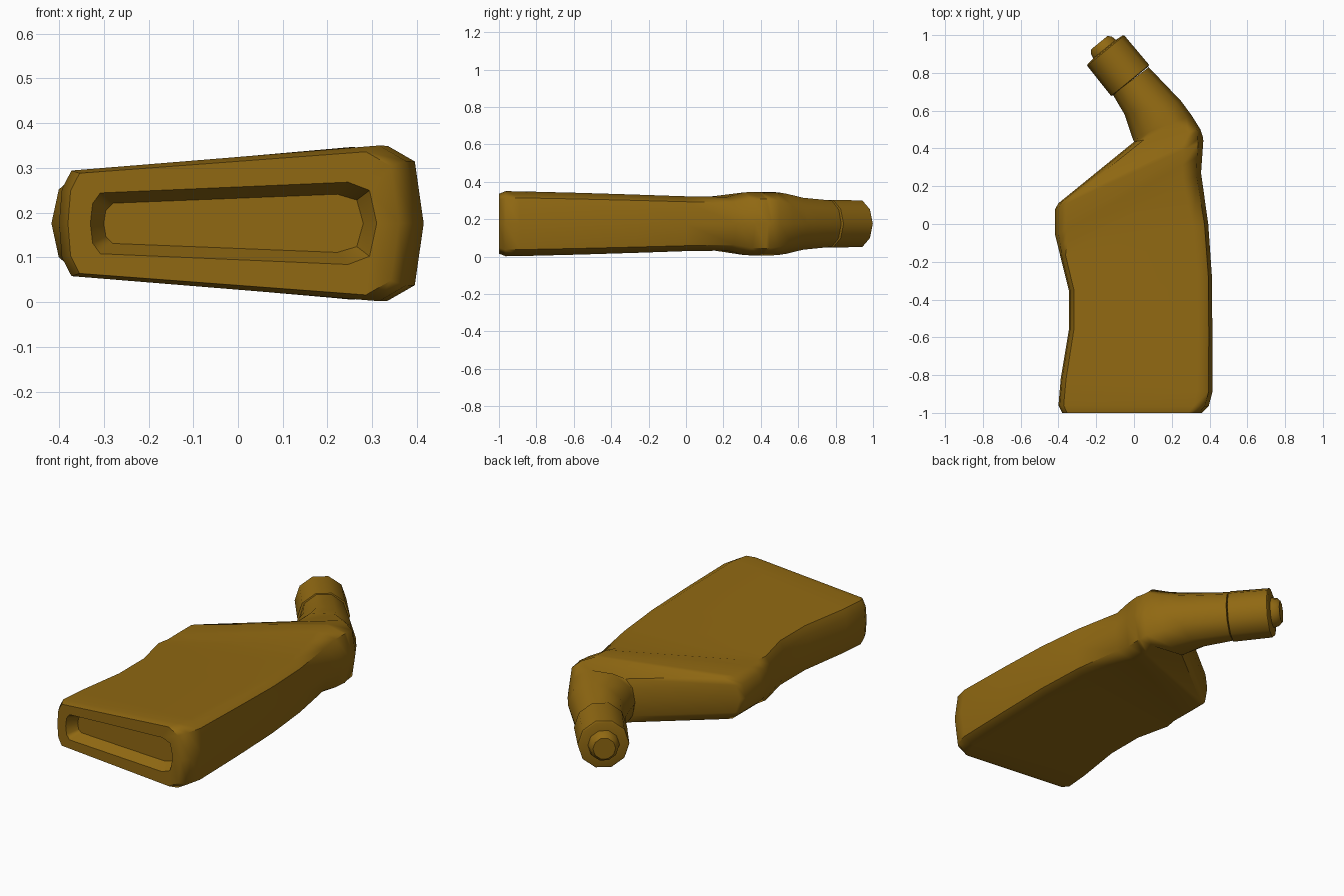
import bpy, bmesh, math
from mathutils import Vector

if "Cube" in bpy.data.objects:
    bpy.data.objects.remove(bpy.data.objects["Cube"])

ZC = 0.176  # height of the bottle's centre plane

mat = bpy.data.materials.new("amber_plastic")
mat.diffuse_color = (0.28, 0.14, 0.006, 1)
mat.use_nodes = True
mat.node_tree.nodes["Principled BSDF"].inputs["Base Color"].default_value = mat.diffuse_color

# Half cross-section from left edge to right edge: (position across, height share)
BOX = [(0, 0), (0.008, 0.65), (0.035, 1), (0.9, 1), (0.975, 0.8), (1, 0)]
ROUND = [((1 - math.cos(math.radians(36 * i))) / 2, math.sin(math.radians(36 * i)))
         for i in range(6)]


def ring(lx, ly, rx, ry, hl, hr, w):
    """Ten-point section between a left and right point; w blends box to round."""
    left, right = Vector((lx, ly, ZC)), Vector((rx, ry, ZC))
    half = []
    for i in range(6):
        t = BOX[i][0] * (1 - w) + ROUND[i][0] * w
        h = (BOX[i][1] * (1 - w) + ROUND[i][1] * w) * (hl if i < 3 else hr)
        half.append((left.lerp(right, t), Vector((0, 0, h))))
    return [p + h for p, h in half] + [p - h for p, h in half[4:0:-1]]


def loft(name, rings, angle):
    bm = bmesh.new()
    loops = [[bm.verts.new(p) for p in r] for r in rings]
    n = len(loops[0])
    for a, b in zip(loops, loops[1:]):
        for i in range(n):
            bm.faces.new((a[i], a[(i + 1) % n], b[(i + 1) % n], b[i]))
    bm.faces.new(loops[0])
    bm.faces.new(loops[-1])
    bmesh.ops.recalc_face_normals(bm, faces=bm.faces)
    mesh = bpy.data.meshes.new(name)
    bm.to_mesh(mesh)
    bm.free()
    mesh.materials.append(mat)
    ob = bpy.data.objects.new(name, mesh)
    bpy.context.collection.objects.link(ob)
    bpy.ops.object.select_all(action='DESELECT')
    ob.select_set(True)
    bpy.context.view_layer.objects.active = ob
    bpy.ops.object.shade_smooth_by_angle(angle=math.radians(angle))
    wn = ob.modifiers.new("weighted_normals", 'WEIGHTED_NORMAL')
    wn.keep_sharp = True
    return ob


# Bottle body: recessed base, waisted wedge body, slanted shoulder, bent neck
sections = [
    (-0.30, -0.94, 0.28, -0.94, 0.045, 0.065, 0),
    (-0.33, -1.00, 0.31, -1.00, 0.068, 0.092, 0),
    (-0.38, -1.00, 0.36, -1.00, 0.112, 0.160, 0),
    (-0.40, -0.96, 0.395, -0.965, 0.118, 0.174, 0),
    (-0.388, -0.82, 0.415, -0.89, 0.118, 0.173, 0),
    (-0.345, -0.56, 0.415, -0.57, 0.120, 0.165, 0),
    (-0.345, -0.35, 0.412, -0.27, 0.120, 0.156, 0),
    (-0.39, -0.17, 0.393, 0.00, 0.119, 0.147, 0),
    (-0.402, -0.12, 0.355, 0.27, 0.118, 0.144, 0.1),
    (-0.417, -0.06, 0.362, 0.37, 0.118, 0.169, 0.15),
    (-0.417, 0.08, 0.367, 0.44, 0.118, 0.172, 0.15),
    (-0.40, 0.11, 0.365, 0.46, 0.115, 0.172, 0.2),
    (0.00, 0.435, 0.352, 0.50, 0.120, 0.171, 0.35),
    (-0.008, 0.455, 0.305, 0.575, 0.160, 0.168, 0.9),
    (-0.05, 0.58, 0.25, 0.65, 0.146, 0.146, 1),
    (-0.112, 0.685, 0.078, 0.83, 0.130, 0.130, 1),
]
loft("bottle_body", [ring(*s) for s in sections], 50)

# Cap with a stepped nozzle tip, along the tilted neck axis
start, axis = Vector((-0.018, 0.757, ZC)), Vector((-0.633, 0.774, 0))
across = Vector((0.774, 0.633, 0))
cap_rings = []
for dist, r in [(0, 0.118), (0.004, 0.130), (0.208, 0.127), (0.214, 0.12),
                (0.218, 0.078), (0.245, 0.072), (0.262, 0.056)]:
    c = start + axis * dist
    a, b = c - across * r, c + across * r
    cap_rings.append(ring(a.x, a.y, b.x, b.y, r * 1.03, r * 1.03, 1))
loft("cap", cap_rings, 40)
